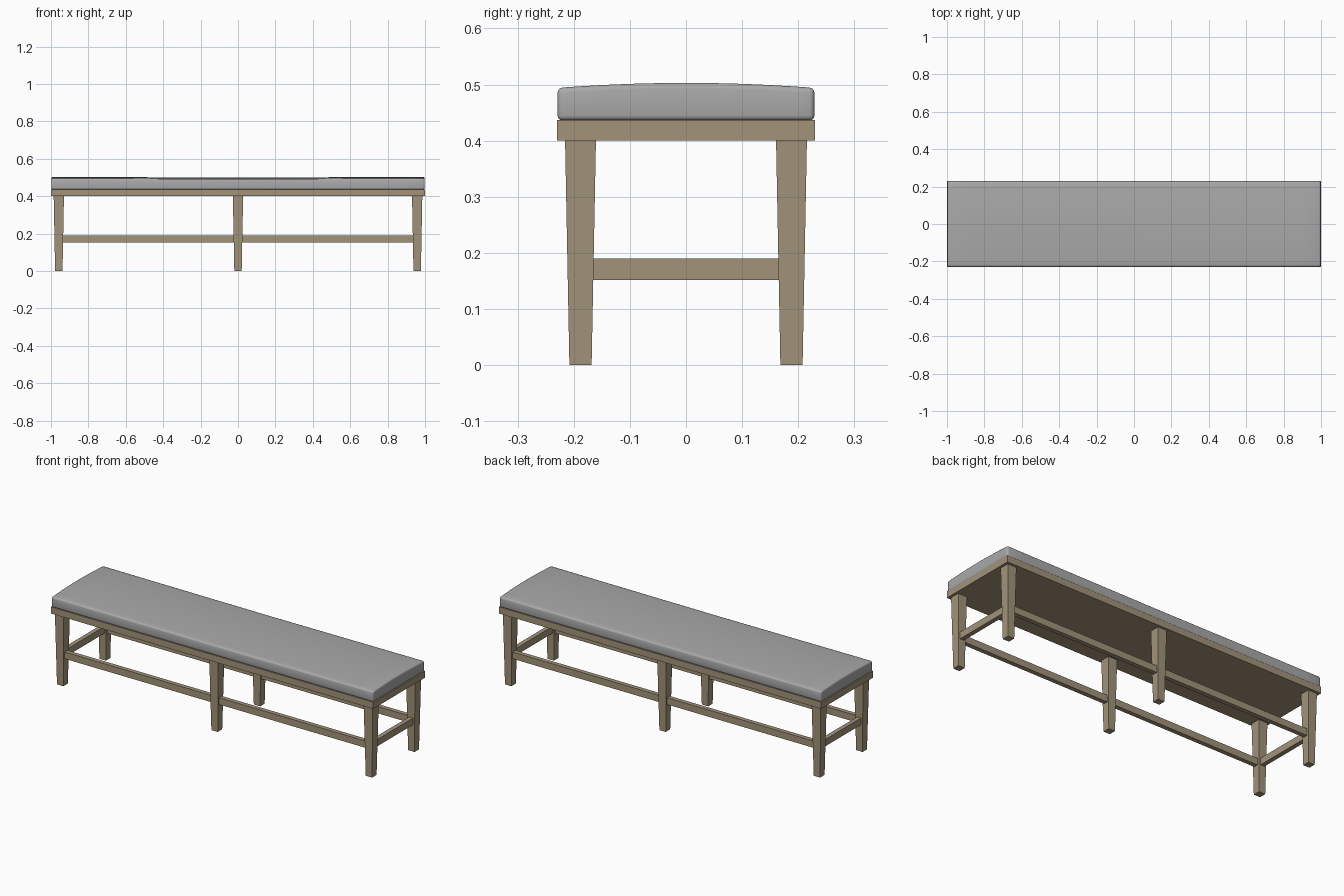
import bpy, bmesh
from mathutils import Vector

if "Cube" in bpy.data.objects:
    bpy.data.objects.remove(bpy.data.objects["Cube"])


def material(name, rgb):
    m = bpy.data.materials.new(name)
    m.diffuse_color = (*rgb, 1)
    m.use_nodes = True
    m.node_tree.nodes["Principled BSDF"].inputs["Base Color"].default_value = m.diffuse_color
    return m


wood = material("tan wood", (0.36, 0.295, 0.195))
fabric = material("grey fabric", (0.40, 0.40, 0.40))


def finish(bm, name, mat):
    bmesh.ops.recalc_face_normals(bm, faces=bm.faces)
    me = bpy.data.meshes.new(name)
    bm.to_mesh(me)
    bm.free()
    me.materials.append(mat)
    ob = bpy.data.objects.new(name, me)
    bpy.context.collection.objects.link(ob)
    return ob


def box_bm(lo, hi):
    bm = bmesh.new()
    bmesh.ops.create_cube(bm, size=1)
    for v in bm.verts:
        v.co = Vector([(a + b) / 2 + c * (b - a) for a, b, c in zip(lo, hi, v.co)])
    return bm


def box(name, lo, hi):
    return finish(box_bm(lo, hi), name, wood)


# Seat board
box("seat_board", (-1, -0.23, 0.40), (1, 0.23, 0.437))

# Tapered legs and stretchers
Y = 0.188
for side, s in (("front", -1), ("back", 1)):
    for pos, x in (("left", -0.958), ("middle", 0), ("right", 0.958)):
        bm = box_bm((-0.0275, -0.0275, 0), (0.0275, 0.0275, 0.40))
        for v in bm.verts:
            if v.co.z < 0.1:
                v.co.x *= 0.72
                v.co.y *= 0.72
            v.co += Vector((x, s * Y, 0))
        finish(bm, f"{side}_{pos}_leg", wood)
    for pos, d in (("left", -1), ("right", 1)):
        xs = sorted((d * 0.022, d * 0.936))
        box(f"{side}_{pos}_stretcher", (xs[0], s * Y - 0.0125, 0.152), (xs[1], s * Y + 0.0125, 0.19))
for pos, d in (("left", -1), ("right", 1)):
    box(f"{pos}_end_stretcher", (d * 0.958 - 0.0125, -0.166, 0.152), (d * 0.958 + 0.0125, 0.166, 0.19))

# Softly crowned cushion with rounded edges
bm = box_bm((-0.998, -0.229, 0.436), (0.998, 0.229, 0.493))
bmesh.ops.bevel(bm, geom=bm.edges[:], offset=0.009, segments=3, profile=0.5, affect='EDGES')
cuts = [(Vector((i * 0.1, 0, 0)), Vector((1, 0, 0))) for i in range(-9, 10)]
cuts += [(Vector((0, i * 0.05, 0)), Vector((0, 1, 0))) for i in range(-4, 5)]
for co, no in cuts:
    bmesh.ops.bisect_plane(bm, geom=bm.verts[:] + bm.edges[:] + bm.faces[:], plane_co=co, plane_no=no)
for v in bm.verts:
    t = (v.co.z - 0.436) / 0.057
    if t > 0.7:
        crown = 0.009 * (1 - (v.co.y / 0.23) ** 2)
        ends = 0.003 * abs(v.co.x) - 0.002
        v.co.z += t * (crown + ends)
cushion = finish(bm, "cushion", fabric)
bpy.context.view_layer.objects.active = cushion
cushion.select_set(True)
bpy.ops.object.shade_smooth_by_angle(angle=0.7)
